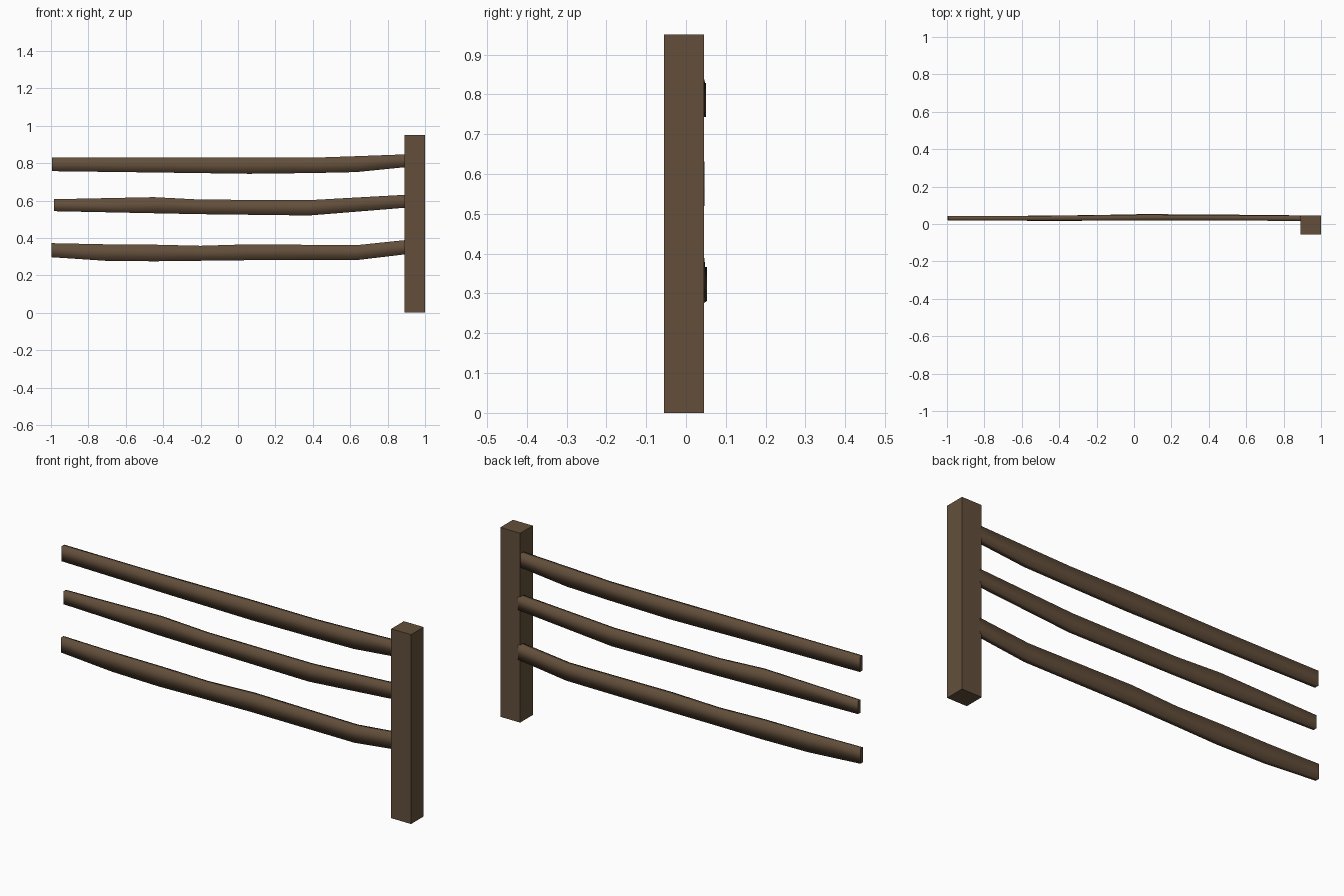
import bpy, bmesh

wood = bpy.data.materials.new("brown wood")
wood.diffuse_color = (0.125, 0.078, 0.044, 1)


def make_object(name, bm):
    bmesh.ops.recalc_face_normals(bm, faces=bm.faces)
    mesh = bpy.data.meshes.new(name)
    bm.to_mesh(mesh)
    bm.free()
    mesh.materials.append(wood)
    ob = bpy.data.objects.new(name, mesh)
    bpy.context.collection.objects.link(ob)
    return ob


# square post at the right end
bm = bmesh.new()
bmesh.ops.create_cube(bm, size=1)
for v in bm.verts:
    v.co = (0.944 + v.co.x * 0.11, -0.005 + v.co.y * 0.1, 0.475 + v.co.z * 0.95)
make_object("post", bm)


# warped rail: rectangular section lofted through (x, bottom, top, front, back)
def rail(name, stations):
    bm = bmesh.new()
    rings = []
    for x, lo, hi, y0, y1 in stations:
        rings.append([bm.verts.new((x, y, z)) for y, z in
                      ((y0, lo), (y1, lo), (y1, hi), (y0, hi))])
    for a, b in zip(rings, rings[1:]):
        for i in range(4):
            j = (i + 1) % 4
            f = bm.faces.new((a[i], a[j], b[j], b[i]))
            f.smooth = True
    bm.faces.new(rings[0])
    bm.faces.new(rings[-1])
    make_object(name, bm)


rail("top_rail", [
    (-0.995, 0.757, 0.831, 0.020, 0.043),
    (-0.45, 0.750, 0.829, 0.018, 0.044),
    (0.06, 0.743, 0.829, 0.020, 0.050),
    (0.40, 0.747, 0.829, 0.020, 0.048),
    (0.63, 0.752, 0.837, 0.018, 0.046),
    (0.90, 0.779, 0.847, 0.016, 0.044)])
rail("middle_rail", [
    (-0.985, 0.543, 0.607, 0.022, 0.043),
    (-0.45, 0.532, 0.618, 0.016, 0.043),
    (-0.20, 0.527, 0.605, 0.018, 0.044),
    (0.38, 0.520, 0.602, 0.020, 0.047),
    (0.90, 0.562, 0.631, 0.018, 0.046)])
rail("bottom_rail", [
    (-0.998, 0.297, 0.372, 0.022, 0.042),
    (-0.71, 0.278, 0.366, 0.019, 0.043),
    (-0.45, 0.275, 0.364, 0.016, 0.045),
    (-0.20, 0.278, 0.358, 0.020, 0.048),
    (0.06, 0.281, 0.366, 0.022, 0.053),
    (0.63, 0.281, 0.361, 0.020, 0.049),
    (0.90, 0.313, 0.389, 0.018, 0.046)])
